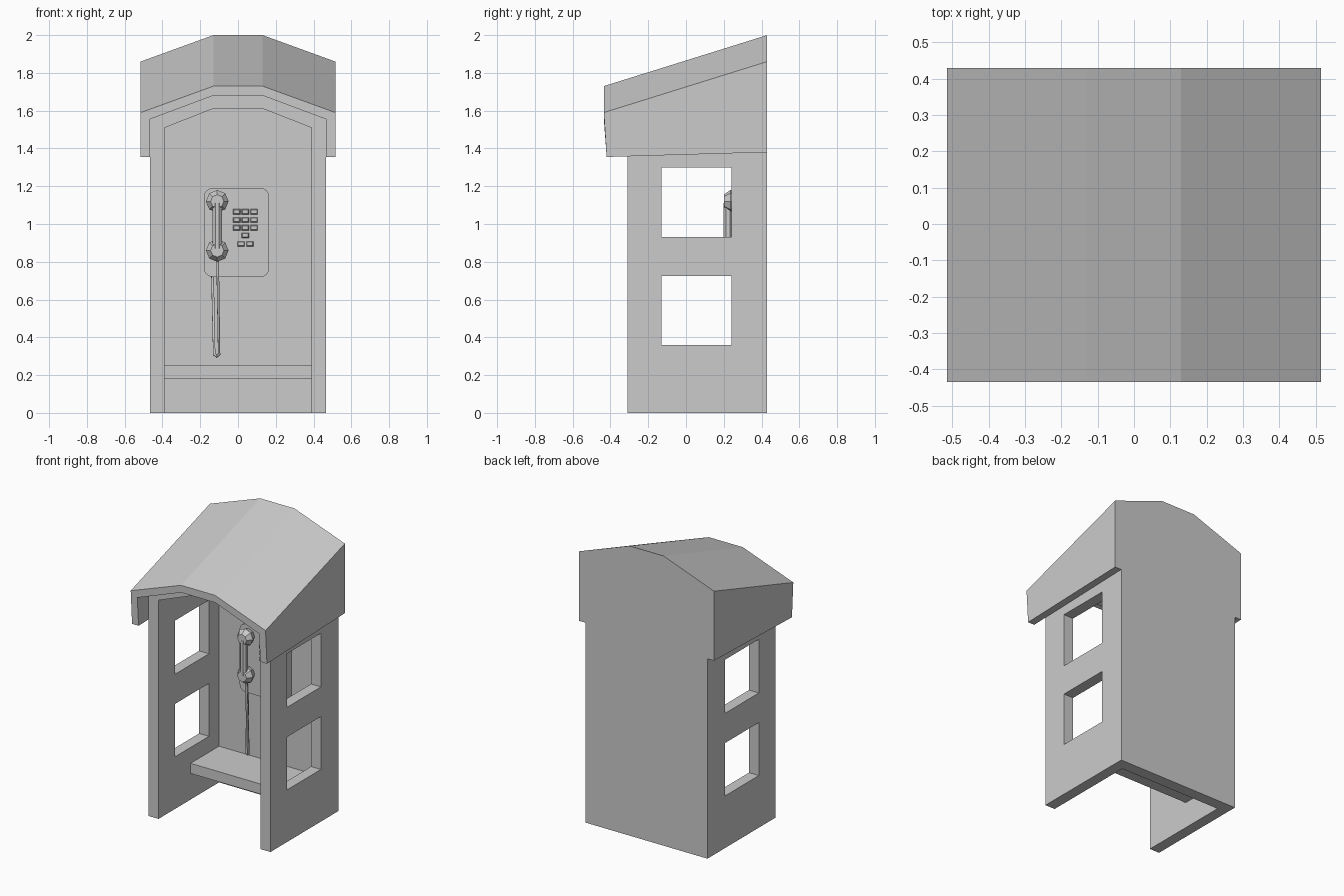
import bpy, bmesh, math
from mathutils import Matrix

if "Cube" in bpy.data.objects:
    bpy.data.objects.remove(bpy.data.objects["Cube"], do_unlink=True)

grey = bpy.data.materials.new("light grey")
grey.use_nodes = True
COLOUR = (0.6, 0.6, 0.6, 1)
grey.diffuse_color = COLOUR
grey.node_tree.nodes["Principled BSDF"].inputs["Base Color"].default_value = COLOUR

FRONT, BACK, SLOPE = -0.435, 0.43, 0.312   # roof ends and pitch


def finish(bm, name):
    bmesh.ops.recalc_face_normals(bm, faces=bm.faces)
    me = bpy.data.meshes.new(name)
    bm.to_mesh(me)
    bm.free()
    me.materials.append(grey)
    ob = bpy.data.objects.new(name, me)
    bpy.context.collection.objects.link(ob)
    return ob


def prism(name, outline, y0, y1, pitched=False):
    """Extrude an x-z outline along y; pitched points above the skirt follow the roof."""
    bm = bmesh.new()
    rings = []
    for y in (y0, y1):
        lift = SLOPE * (y - FRONT) if pitched else 0
        rings.append([bm.verts.new((x, y, z + (lift if z > 1.4 else 0))) for x, z in outline])
    a, b = rings
    bm.faces.new(a)
    bm.faces.new(b[::-1])
    for i in range(len(a)):
        j = (i + 1) % len(a)
        bm.faces.new((a[i], b[i], b[j], a[j]))
    return finish(bm, name)


def box(name, x0, x1, y0, y1, z0, z1):
    return prism(name, [(x0, z0), (x1, z0), (x1, z1), (x0, z1)], y0, y1)


def arch(w, foot, eave, top):
    return [(-w, foot), (-w, eave), (-0.13, top), (0.13, top), (w, eave), (w, foot)]


# Pitched roof shell with side skirts
roof = prism("roof", arch(0.515, 1.365, 1.59, 1.73) + arch(0.465, 1.365, 1.555, 1.68)[::-1],
             FRONT, BACK, True)
for v in roof.data.vertices:
    if v.co.z < 1.4:
        front = v.co.y < 0
        v.co.z = 1.355 if front else 1.38
        v.co.y += 0.015 if front else 0

# Booth shell: side walls with ceiling, and back wall
shell = prism("booth_walls", arch(0.465, 0, 1.555, 1.68) + arch(0.39, 0, 1.47, 1.572)[::-1],
              -0.31, 0.35, True)
prism("back_wall", arch(0.465, 0, 1.555, 1.68), 0.35, BACK, True)

# Two square windows through both side walls
for i, (z0, z1) in enumerate([(0.36, 0.725), (0.93, 1.3)]):
    cutter = box(f"window_cutter_{i + 1}", -0.6, 0.6, -0.13, 0.24, z0, z1)
    cutter.hide_render = True
    cutter.hide_set(True)
    mod = shell.modifiers.new("window", 'BOOLEAN')
    mod.operation, mod.solver, mod.object = 'DIFFERENCE', 'EXACT', cutter
bpy.context.view_layer.update()
cut = bpy.data.meshes.new_from_object(shell.evaluated_get(bpy.context.evaluated_depsgraph_get()))
shell.modifiers.clear()
shell.data = cut
for ob in [o for o in bpy.data.objects if o.name.startswith("window_cutter")]:
    bpy.data.objects.remove(ob, do_unlink=True)

box("shelf", -0.39, 0.39, 0.04, 0.35, 0.18, 0.25)

# Telephone box with rounded corners
outline = []
for cx, cz, start in [(0.12, 1.145, 0), (-0.135, 1.145, 90), (-0.135, 0.765, 180), (0.12, 0.765, 270)]:
    for k in range(5):
        a = math.radians(start + 22.5 * k)
        outline.append((cx + 0.045 * math.cos(a), cz + 0.045 * math.sin(a)))
prism("telephone_box", outline, 0.275, 0.35)

# Keypad
keys = [(x, z) for z in (1.065, 1.022, 0.98) for x in (-0.007, 0.039, 0.085)]
keys += [(0.039, 0.94), (0.016, 0.895), (0.063, 0.895)]
bm = bmesh.new()
for x, z in keys:
    size = Matrix.Diagonal((0.04, 0.014, 0.028, 1))
    made = bmesh.ops.create_cube(bm, size=1, matrix=Matrix.Translation((x, 0.27, z)) @ size)
    for v in made["verts"]:
        if v.co.y < 0.27:
            v.co.x = x + (v.co.x - x) * 0.75
            v.co.z = z + (v.co.z - z) * 0.7
finish(bm, "keypad")

# Handset: eight-sided grip and two faceted cups
for name, z in (("earpiece", 1.12), ("mouthpiece", 0.86)):
    bm = bmesh.new()
    for y, depth, r_back, r_front in [(0.2175, 0.035, 0.06, 0.035), (0.255, 0.04, 0.045, 0.06)]:
        bmesh.ops.create_cone(bm, cap_ends=True, segments=8, radius1=r_back, radius2=r_front, depth=depth,
                              matrix=Matrix.Translation((-0.11, y, z)) @ Matrix.Rotation(math.pi / 2, 4, 'X'))
    finish(bm, name)
bm = bmesh.new()
bmesh.ops.create_cone(bm, cap_ends=True, segments=8, radius1=0.026, radius2=0.026, depth=0.24,
                      matrix=Matrix.Translation((-0.11, 0.222, 0.99)) @ Matrix.Rotation(math.pi / 8, 4, 'Z'))
finish(bm, "handset_grip")

# Hanging cord from the mouthpiece down and back up to the box
curve = bpy.data.curves.new("cord", 'CURVE')
curve.dimensions = '3D'
curve.bevel_depth, curve.bevel_resolution = 0.009, 0
curve.use_fill_caps = True
path = [(-0.108, 0.245, 0.82), (-0.1, 0.255, 0.31), (-0.113, 0.265, 0.3), (-0.126, 0.275, 0.31), (-0.135, 0.3, 0.73)]
spline = curve.splines.new('POLY')
spline.points.add(len(path) - 1)
for p, co in zip(spline.points, path):
    p.co = (*co, 1)
curve.materials.append(grey)
bpy.context.collection.objects.link(bpy.data.objects.new("cord", curve))
